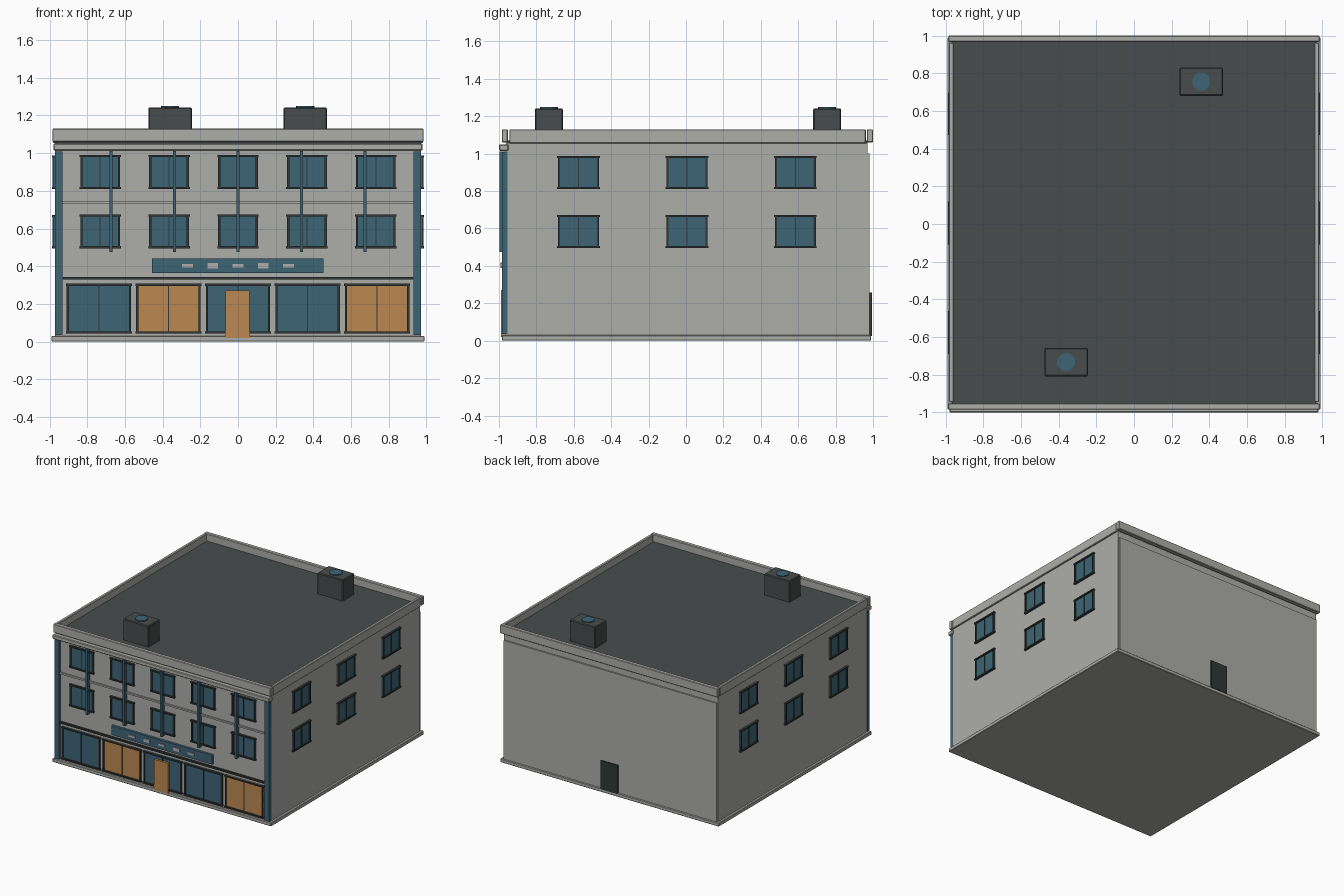
import bpy
from mathutils import Matrix, Vector

if "Cube" in bpy.data.objects:
    bpy.data.objects.remove(bpy.data.objects["Cube"])


def material(name, r, g, b):
    m = bpy.data.materials.new(name)
    m.use_nodes = True
    m.diffuse_color = (r, g, b, 1)
    m.node_tree.nodes["Principled BSDF"].inputs["Base Color"].default_value = (r, g, b, 1)
    return m


STONE = material("stone grey", 0.42, 0.43, 0.40)
ROOF = material("roof charcoal", 0.065, 0.073, 0.073)
FRAME = material("frame dark", 0.032, 0.038, 0.038)
BLUE = material("glass blue", 0.048, 0.13, 0.18)
AMBER = material("lit amber", 0.50, 0.25, 0.085)


def box(name, mat, x, y, z, bevel=0.0):
    """Box from (min, max) ranges on each axis."""
    bpy.ops.mesh.primitive_cube_add(size=1)
    ob = bpy.context.object
    ob.name = name
    size = [r[1] - r[0] for r in (x, y, z)]
    mid = Vector([(r[0] + r[1]) / 2 for r in (x, y, z)])
    ob.data.transform(Matrix.Translation(mid) @ Matrix.Diagonal((*size, 1)))
    ob.data.materials.append(mat)
    if bevel:
        mod = ob.modifiers.new("soft edge", "BEVEL")
        mod.width = bevel
        mod.segments = 1
    return ob


def wall_box(side, name, mat, u, out, z):
    """Box on a wall: u runs along the wall, out is the distance from the centre."""
    if side == "front":
        return box(name, mat, u, (-out[1], -out[0]), z)
    s = 1 if side == "left" else -1
    return box(name, mat, sorted((s * out[0], s * out[1])), u, z)


def window(side, name, c, w, z0, z1, face, glass):
    h, t = w / 2, 0.011
    wall_box(side, name + "_glass", glass, (c - h, c + h), (face - 0.01, face + 0.007), (z0, z1))
    for i, u in enumerate((c - h + t / 2, c + h - t / 2)):
        wall_box(side, f"{name}_jamb_{i}", FRAME, (u - t / 2, u + t / 2),
                 (face - 0.01, face + 0.015), (z0, z1))
    for i, z in enumerate((z0, z1 - t)):
        wall_box(side, f"{name}_rail_{i}", FRAME, (c - h - 0.005, c + h + 0.005),
                 (face - 0.01, face + 0.018), (z, z + t))
    wall_box(side, name + "_mullion", FRAME, (c - 0.003, c + 0.003),
             (face - 0.01, face + 0.012), (z0, z1))


# Main volume
box("plinth", STONE, (-0.99, 0.99), (-0.985, 0.99), (0, 0.03), 0.004)
box("main_walls", STONE, (-0.97, 0.97), (-0.965, 0.97), (0.02, 1.055))
box("back_wall_panel", STONE, (-0.962, 0.962), (0.96, 0.982), (0.03, 1.0))
box("roof_deck", ROOF, (-0.965, 0.965), (-0.96, 0.97), (1.05, 1.07))

# Cornice and parapets
box("front_cornice", STONE, (-0.98, 0.98), (-1.0, -0.95), (1.015, 1.05), 0.005)
box("front_parapet", STONE, (-0.985, 0.985), (-0.985, -0.952), (1.06, 1.13), 0.004)
box("back_parapet", STONE, (-0.985, 0.985), (0.967, 1.0), (1.06, 1.13), 0.004)
for s, side in ((1, "left"), (-1, "right")):
    box(side + "_parapet", STONE, sorted((s * 0.957, s * 0.982)), (-0.945, 0.962),
        (1.055, 1.13), 0.004)
    box(side + "_pilaster", BLUE, sorted((s * 0.93, s * 0.972)), (-0.985, -0.955), (0.035, 1.01))

# Front trim
box("floor_band", STONE, (-0.93, 0.93), (-0.976, -0.96), (0.732, 0.745))
box("shopfront_band", FRAME, (-0.93, 0.93), (-0.98, -0.96), (0.33, 0.344))
box("sign_board", BLUE, (-0.457, 0.455), (-0.985, -0.96), (0.365, 0.44))
for i in range(5):
    c, h = (i - 2) * 0.134, 0.009 + 0.005 * (i % 2)
    box(f"sign_plate_{i}", STONE, (c - 0.029, c + 0.029), (-0.991, -0.984), (0.403 - h, 0.403 + h))

# Upper windows on the front and both sides
for floor, z0 in enumerate((0.495, 0.81)):
    for i in range(5):
        window("front", f"front_window_{floor}_{i}", (i - 2) * 0.366, 0.21, z0, z0 + 0.18, 0.965, BLUE)
    for side in ("left", "right"):
        for i in range(3):
            window(side, f"{side}_window_{floor}_{i}", 0.005 + (i - 1) * 0.58, 0.218,
                   z0, z0 + 0.178, 0.97, BLUE)

# Vertical fins across the upper floors
for i in range(5):
    c = (i - 2) * 0.337
    box(f"facade_fin_{i}", BLUE, (c - 0.009, c + 0.009), (-0.998, -0.96), (0.475, 1.012))

# Shopfront bays
for i, glass in enumerate((BLUE, AMBER, BLUE, BLUE, AMBER)):
    window("front", f"shop_window_{i}", (i - 2) * 0.369, 0.342, 0.043, 0.307, 0.965, glass)

# Doors
box("front_door", AMBER, (-0.066, 0.06), (-0.99, -0.96), (0.02, 0.27))
box("back_door", FRAME, (-0.075, 0.075), (0.97, 0.995), (0.025, 0.258))

# Rooftop units with round fans
for i, (x, y) in enumerate(((-0.36, -0.733), (0.357, 0.755))):
    box(f"roof_unit_{i}", ROOF, (x - 0.116, x + 0.116), (y - 0.075, y + 0.075), (1.06, 1.242), 0.006)
    bpy.ops.mesh.primitive_cylinder_add(vertices=20, radius=0.048, depth=0.012, location=(x, y, 1.243))
    fan = bpy.context.object
    fan.name = f"roof_unit_fan_{i}"
    fan.data.materials.append(BLUE)
    bpy.ops.object.shade_smooth_by_angle()
